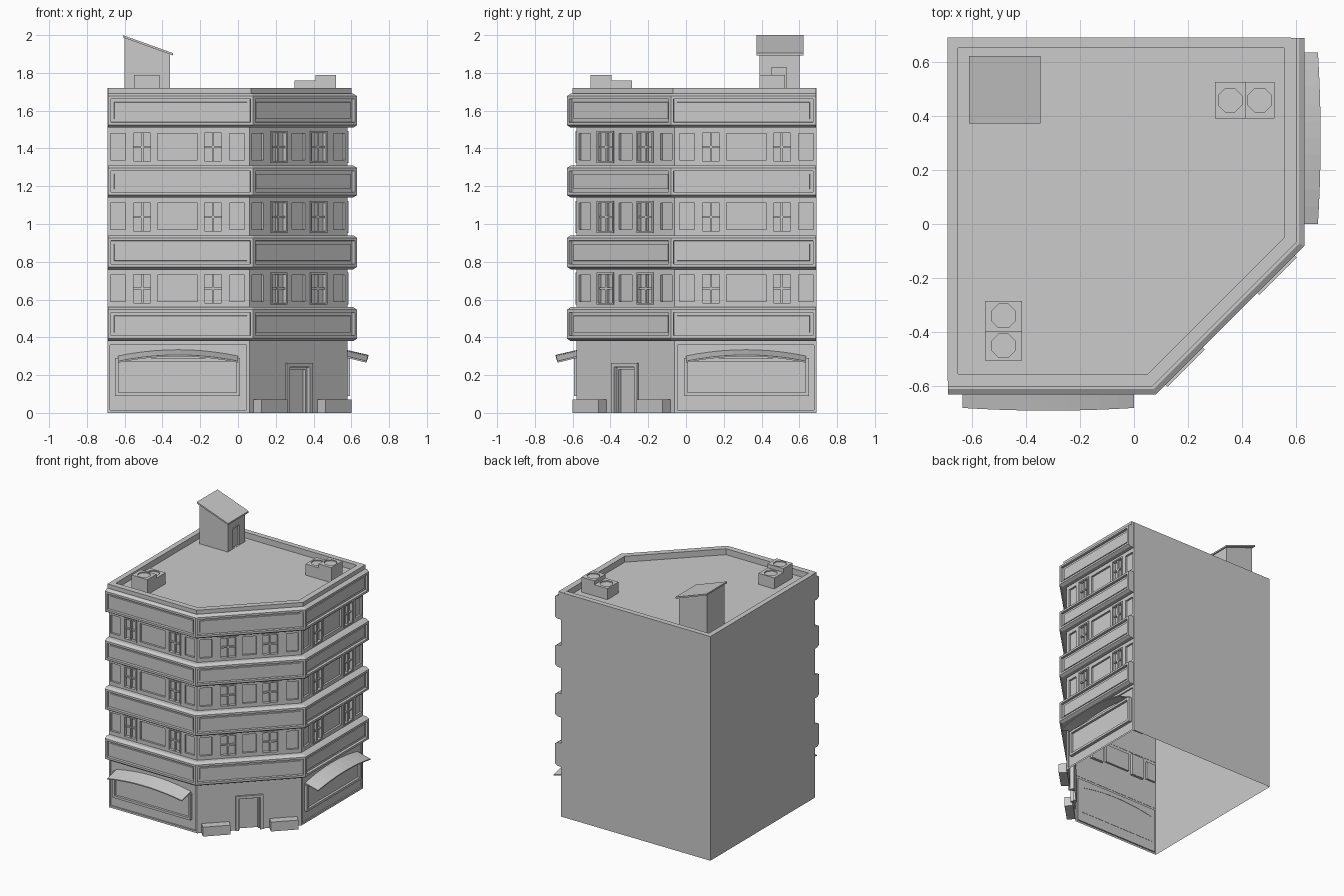
import bpy, bmesh, math
from mathutils import Vector

if "Cube" in bpy.data.objects:
    bpy.data.objects.remove(bpy.data.objects["Cube"])

S = math.sqrt(0.5)
ROOF = 1.675
# Street walls: origin, direction along wall, outward normal
FRONT = (Vector((-0.69, -0.58, 0)), Vector((1, 0, 0)), Vector((0, -1, 0)))
CORNER = (Vector((0.06, -0.58, 0)), Vector((S, S, 0)), Vector((S, -S, 0)))
RIGHT = (Vector((0.58, 0.69, 0)), Vector((0, -1, 0)), Vector((1, 0, 0)))
SIDES = (FRONT, RIGHT)


def at(wall, u, z, d):
    return wall[0] + wall[1] * u + wall[2] * d + Vector((0, 0, z))


def finish(bm, name):
    bmesh.ops.recalc_face_normals(bm, faces=bm.faces)
    me = bpy.data.meshes.new(name)
    bm.to_mesh(me)
    bm.free()
    ob = bpy.data.objects.new(name, me)
    bpy.context.collection.objects.link(ob)
    return ob


def loft(bm, loops):
    """Closed solid through a list of equal-length vertex loops."""
    vs = [[bm.verts.new(p) for p in lp] for lp in loops]
    n = len(vs[0])
    faces = []
    for a, b in zip(vs, vs[1:]):
        for i in range(n):
            j = (i + 1) % n
            faces.append(bm.faces.new((a[i], a[j], b[j], b[i])))
    bm.faces.new(vs[0][::-1])
    bm.faces.new(vs[-1])
    return faces


def wbox(bm, wall, u0, u1, z0, z1, d0, d1):
    loft(bm, [[at(wall, u, z, d) for u, z in ((u0, z0), (u1, z0), (u1, z1), (u0, z1))] for d in (d0, d1)])


def wframe(bm, wall, u0, u1, z0, z1, w, d0, d1, sill=True):
    wbox(bm, wall, u0, u0 + w, z0, z1, d0, d1)
    wbox(bm, wall, u1 - w, u1, z0, z1, d0, d1)
    wbox(bm, wall, u0 + w, u1 - w, z1 - w, z1, d0, d1)
    if sill:
        wbox(bm, wall, u0 + w, u1 - w, z0, z0 + w, d0, d1)


def path(d, end=0.69):
    k = d * math.tan(math.pi / 8)
    return [(-end, -0.58 - d), (0.06 + k, -0.58 - d), (0.58 + d, -0.06 - k), (0.58 + d, end)]


def prism(bm, d, end, z0, z1):
    pts = path(d, end) + [(-end, end)]
    loft(bm, [[(x, y, z) for x, y in pts] for z in (z0, z1)])


def sweep(bm, profile):
    rows = [path(d, 0.688) for d, z in profile]
    return loft(bm, [[(r[i][0], r[i][1], z) for r, (d, z) in zip(rows, profile)] for i in range(4)])


def cut(ob, cutter):
    m = ob.modifiers.new("cut", 'BOOLEAN')
    m.operation, m.solver, m.object = 'DIFFERENCE', 'EXACT', cutter
    bpy.context.view_layer.update()
    ev = ob.evaluated_get(bpy.context.evaluated_depsgraph_get())
    me = bpy.data.meshes.new_from_object(ev)
    ob.modifiers.clear()
    ob.data = me
    bpy.data.objects.remove(cutter)


# Window and panel layout along each wall
side_win, side_pan = [(.13, .235), (.505, .61)], [(.015, .095), (.265, .475), (.645, .725)]
cor_win, cor_pan = [(.159, .279), (.456, .576)], [(.02, .105), (.318, .417), (.63, .715)]
LAYOUT = [(w, side_win, side_pan) for w in SIDES] + [(CORNER, cor_win, cor_pan)]
STOREYS = (0.56, 0.94, 1.31)

# Building body with recesses and sunken roof
bm = bmesh.new()
prism(bm, 0, 0.69, 0, 1.72)
body = finish(bm, "building_body")
cb = bmesh.new()
prism(cb, -0.025, 0.65, ROOF, 1.8)
for wall, wins, pans in LAYOUT:
    for z in STOREYS:
        for a, b in wins:
            wbox(cb, wall, a, b, z + .015, z + .18, -.02, .1)
        for a, b in pans:
            wbox(cb, wall, a, b, z + .03, z + .17, -.015, .1)
for wall in SIDES:
    wbox(cb, wall, .013, .735, .015, .36, -.01, .1)
wbox(cb, CORNER, .289, .446, -.05, .24, -.03, .1)
cut(body, finish(cb, "recess_cutter"))

# The shell is open underneath
bm = bmesh.new()
bm.from_mesh(body.data)
bm.normal_update()
base = [f for f in bm.faces if f.normal.z < -.9 and f.calc_center_median().z < .005]
bmesh.ops.delete(bm, geom=base, context='FACES')
bm.to_mesh(body.data)
bm.free()

# Window frames with glazing bars
bm = bmesh.new()
for wall, wins, pans in LAYOUT:
    for z in STOREYS:
        for a, b in wins:
            c, h = (a + b) / 2, z + .0975
            wframe(bm, wall, a - .002, b + .002, z + .013, z + .182, .010, -.018, .006)
            wbox(bm, wall, c - .006, c + .006, z + .023, z + .172, -.018, -.002)
            wbox(bm, wall, a + .008, b - .008, h - .005, h + .005, -.018, -.004)
finish(bm, "window_frames")

# Projecting bands with recessed panels
for i, (z0, z1) in enumerate(((.38, .56), (.76, .94), (1.14, 1.31), (1.51, 1.69))):
    bm = bmesh.new()
    fs = sweep(bm, [(-.002, z0), (.03, z0), (.05, z0 + .013), (.05, z1 - .013), (.03, z1), (-.002, z1)])
    bmesh.ops.recalc_face_normals(bm, faces=bm.faces)
    for f in (fs[2], fs[8], fs[14]):
        bmesh.ops.inset_individual(bm, faces=[f], thickness=.022)
        bmesh.ops.inset_individual(bm, faces=[f], thickness=.001, depth=-.02)
        bmesh.ops.inset_individual(bm, faces=[f], thickness=.022)
        bmesh.ops.inset_individual(bm, faces=[f], thickness=.002, depth=.006)
    finish(bm, f"facade_band_{i + 1}")

# Parapet lip
bm = bmesh.new()
sweep(bm, [(-.02, 1.688), (.02, 1.688), (.02, 1.721), (-.025, 1.721)])
finish(bm, "parapet_lip")

# Shop windows and arched awnings
for name, wall in zip(("front", "right"), SIDES):
    bm = bmesh.new()
    wframe(bm, wall, .04, .70, .09, .29, .018, -.012, .014)
    wbox(bm, wall, .058, .682, .108, .272, -.012, -.004)
    finish(bm, name + "_shop_window")
    bm = bmesh.new()
    loops = []
    for i in range(11):
        t = i / 5 - 1
        u, z, d = .373 + .317 * t, .302 + .033 * (1 - t * t), .11 - .01 * t * t
        loops.append([at(wall, u, z, -.012), at(wall, u, z - .028, d),
                      at(wall, u, z - .036, d), at(wall, u, z - .009, -.012)])
    loft(bm, loops)
    finish(bm, name + "_awning")

# Entrance door
bm = bmesh.new()
wframe(bm, CORNER, .27, .465, 0, .265, .022, -.03, .012, sill=False)
wframe(bm, CORNER, .291, .444, 0, .243, .012, -.03, -.012, sill=False)
finish(bm, "entrance_door_frame")

# Planters either side of the door
for i, (a, b) in enumerate(((.03, .225), (.51, .705))):
    bm = bmesh.new()
    wbox(bm, CORNER, a, b, 0, .072, -.002, .06)
    finish(bm, f"planter_{i + 1}")

# Roof cooling units with octagonal fan wells
for i, (x0, x1, y0, y1, top) in enumerate(((.30, .41, .39, .525, 1.76), (.41, .52, .39, .525, 1.79),
                                           (-.55, -.415, -.395, -.285, 1.76), (-.55, -.415, -.505, -.395, 1.79))):
    bm = bmesh.new()
    loft(bm, [[(x0, y0, z), (x1, y0, z), (x1, y1, z), (x0, y1, z)] for z in (ROOF - .001, top)])
    unit = finish(bm, f"cooling_unit_{i + 1}")
    cx, cy = (x0 + x1) / 2, (y0 + y1) / 2
    bm = bmesh.new()
    ang = [math.pi / 8 + k * math.pi / 4 for k in range(8)]
    loft(bm, [[(cx + .047 * math.cos(a), cy + .047 * math.sin(a), z) for a in ang] for z in (top - .008, top + .05)])
    cut(unit, finish(bm, "fan_cutter"))

# Stair house with sloped roof and recessed door
bm = bmesh.new()
prof = [(-.60, ROOF - .001), (-.36, ROOF - .001), (-.36, 1.90), (-.60, 1.986)]
loft(bm, [[(x, y, z) for x, z in prof] for y in (.39, .60)])
house = finish(bm, "stair_house")
bm = bmesh.new()
hatch = (Vector((-.36, .39, 0)), Vector((0, 1, 0)), Vector((1, 0, 0)))
wbox(bm, hatch, .05, .155, ROOF + .002, 1.84, -.012, .05)
cut(house, finish(bm, "door_cutter"))
bm = bmesh.new()
wframe(bm, hatch, .05, .155, ROOF, 1.84, .012, -.012, .001, sill=False)
finish(bm, "stair_house_door_frame")
bm = bmesh.new()
prof = [(-.61, 1.988), (-.345, 1.893), (-.345, 1.905), (-.61, 2.0)]
loft(bm, [[(x, y, z) for x, z in prof] for y in (.372, .622)])
finish(bm, "stair_house_roof")
